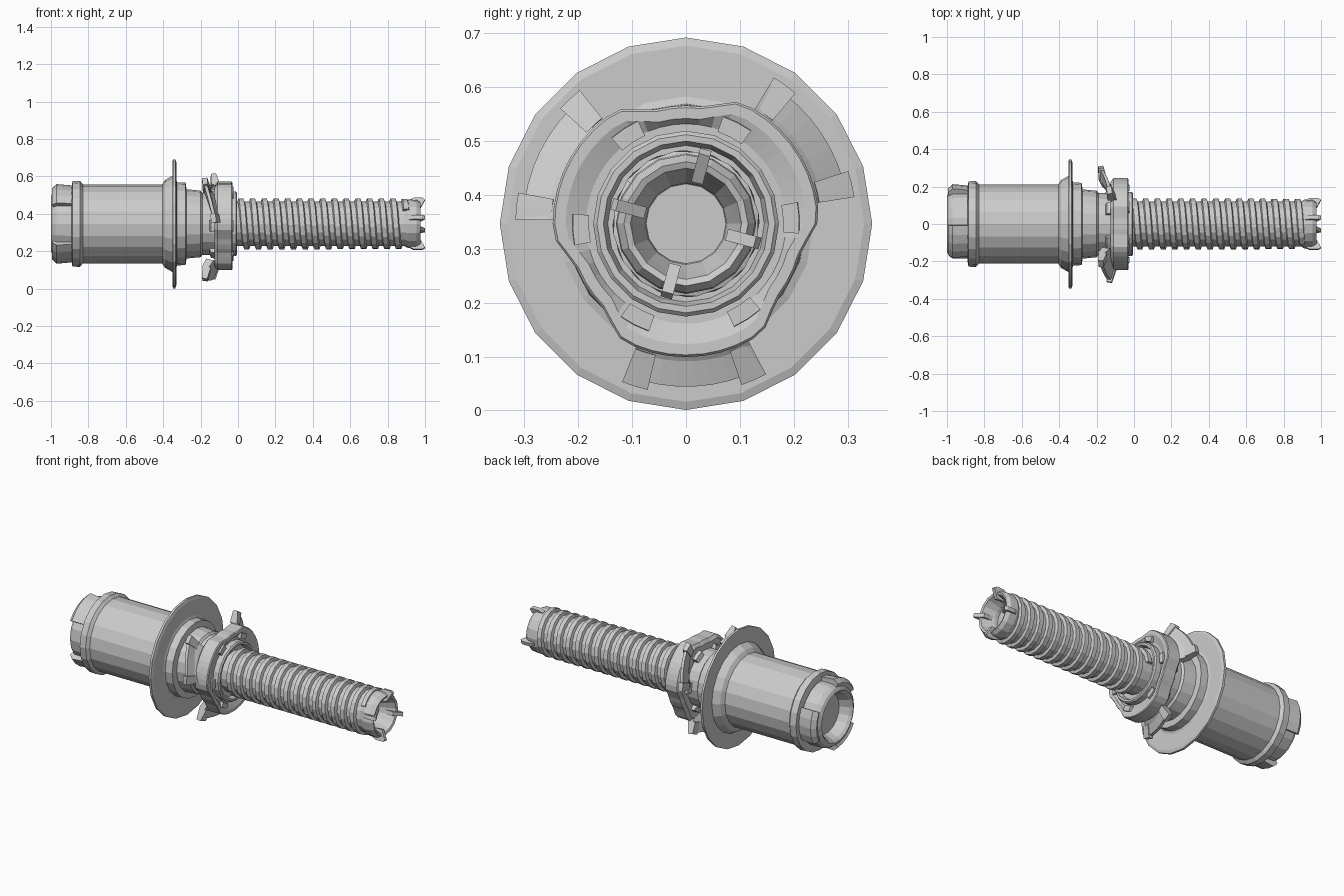
import bpy, bmesh
from math import sin, cos, pi, radians

if "Cube" in bpy.data.objects:
    bpy.data.objects.remove(bpy.data.objects["Cube"])

CZ = 0.346  # height of the long axis


def sweep(name, section, a0=0.0, a1=360.0, n=20, pitch=0.0, ring=False, scale=None):
    """Turn an (x, r) section about the long axis; pitch makes it helical.
    ring joins the sweep's ends, otherwise they are capped."""
    bm = bmesh.new()
    rows = []
    for i in range(n if ring else n + 1):
        deg = a0 + (a1 - a0) * i / n
        a = radians(deg)
        k = scale(deg) if scale else 0.0
        row = []
        for x, r in section:
            rr = r + k if r > 0.19 else r
            row.append(bm.verts.new((x + pitch * (deg - a0) / 360, rr * cos(a), CZ + rr * sin(a))))
        rows.append(row)
    m = len(section)
    for i in range(n):
        p, q = rows[i], rows[(i + 1) % len(rows)]
        for j in range(m):
            k = (j + 1) % m
            bm.faces.new((p[j], p[k], q[k], q[j]))
    if not ring:
        bm.faces.new(rows[0])
        bm.faces.new(rows[-1])
    bmesh.ops.remove_doubles(bm, verts=bm.verts, dist=1e-5)
    bmesh.ops.dissolve_degenerate(bm, edges=bm.edges, dist=1e-6)
    bmesh.ops.recalc_face_normals(bm, faces=bm.faces)
    me = bpy.data.meshes.new(name)
    bm.to_mesh(me)
    bm.free()
    ob = bpy.data.objects.new(name, me)
    bpy.context.collection.objects.link(ob)
    return ob


def lathe(name, section, n=20, scale=None):
    return sweep(name, section, n=n, ring=True, scale=scale)


def fin(name, deg, width, outline):
    """Flat radial plate with an (x, r) outline."""
    a = radians(deg)
    bm = bmesh.new()
    sides = []
    for s in (-width / 2, width / 2):
        sides.append([bm.verts.new((x, r * cos(a) - s * sin(a), CZ + r * sin(a) + s * cos(a)))
                      for x, r in outline])
    m = len(outline)
    for s in sides:
        bm.faces.new(s)
    for j in range(m):
        k = (j + 1) % m
        bm.faces.new((sides[0][j], sides[0][k], sides[1][k], sides[1][j]))
    bmesh.ops.recalc_face_normals(bm, faces=bm.faces)
    me = bpy.data.meshes.new(name)
    bm.to_mesh(me)
    bm.free()
    bpy.context.collection.objects.link(bpy.data.objects.new(name, me))


# Rear cap with open socket and three raised grips
lathe("rear_cap", [(-0.88, 0.0), (-0.93, 0.0), (-0.93, 0.115), (-0.985, 0.135), (-1.0, 0.15),
                   (-0.99, 0.17), (-0.97, 0.184), (-0.88, 0.186)], 18)
for i in range(3):
    c = 120 * i
    sweep(f"cap_grip_{i}", [(-0.88, 0.17), (-0.88, 0.205), (-0.97, 0.213), (-0.995, 0.19), (-0.985, 0.165)],
          c - 28, c + 28, 4)

# Main barrel with rear collar and flared front
lathe("barrel", [(-0.88, 0.0), (-0.89, 0.2), (-0.885, 0.228), (-0.845, 0.23), (-0.83, 0.212),
                 (-0.405, 0.212), (-0.39, 0.235), (-0.345, 0.26), (-0.34, 0.0)], 20)

# Wide thin flange
lathe("flange", [(-0.35, 0.0), (-0.35, 0.33), (-0.348, 0.345), (-0.335, 0.345), (-0.33, 0.33),
                 (-0.33, 0.0)], 20)

# Stepped neck
lathe("neck", [(-0.335, 0.0), (-0.335, 0.25), (-0.325, 0.222), (-0.28, 0.22), (-0.275, 0.185),
               (-0.20, 0.178), (-0.19, 0.166), (-0.09, 0.166), (-0.09, 0.0)], 20)

# Three-lobed locking ring
CENTRES = (34, 153.5, 273)


def lobe(deg):
    d = min(abs((deg - c + 180) % 360 - 180) for c in CENTRES)
    t = max(0.0, min(1.0, (46 - d) / 14))
    return 0.028 * t


lathe("locking_ring", [(-0.125, 0.16), (-0.125, 0.2), (-0.11, 0.219), (-0.035, 0.219), (-0.03, 0.215),
                       (-0.03, 0.195), (-0.045, 0.185), (-0.045, 0.16)], 48, lobe)

# Slanted cam wings with thick end tabs
for i, c in enumerate(CENTRES):
    pitch = 0.45
    sweep(f"cam_wing_{i}", [(-0.19, 0.24), (-0.192, 0.302), (-0.175, 0.302), (-0.16, 0.255), (-0.13, 0.21),
                            (-0.17, 0.20)], c - 25, c + 25, 8, pitch)
    for j, (start, dx) in enumerate(((c - 25, 0.0), (c + 16, 0.045))):
        sweep(f"wing_tab_{i}_{j}", [(-0.19 + dx, 0.245), (-0.192 + dx, 0.312), (-0.165 + dx, 0.316),
                                    (-0.145 + dx, 0.25)], start, start + 9, 2, 0.1)

# Small clips around the neck and on the ring face
for i in range(6):
    a = 63 + 60 * i
    sweep(f"ring_pad_{i}", [(-0.05, 0.18), (-0.05, 0.212), (-0.024, 0.21), (-0.024, 0.18)], a - 8, a + 8, 2)
    sweep(f"neck_clip_{i}", [(-0.155, 0.16), (-0.145, 0.19), (-0.115, 0.195), (-0.115, 0.16)],
          a - 10, a + 10, 2)

# Guide collar where the rod enters
lathe("guide_collar", [(-0.09, 0.1), (-0.09, 0.172), (-0.012, 0.172), (-0.005, 0.165), (-0.005, 0.153),
                       (-0.03, 0.145), (-0.03, 0.1)], 20)

# Rod core with hollow tip
lathe("rod_core", [(-0.08, 0.0), (-0.08, 0.119), (0.89, 0.119), (0.91, 0.13), (0.955, 0.128), (0.975, 0.115),
                   (0.97, 0.103), (0.94, 0.092), (0.9, 0.076), (0.88, 0.074), (0.88, 0.0)], 16)

# Helical thread
PITCH, TURNS = 0.0625, 14.4
sweep("rod_thread", [(-0.021, 0.112), (-0.013, 0.136), (0.013, 0.136), (0.021, 0.112)],
      0, 360 * TURNS, int(16 * TURNS), PITCH)

# Four tip prongs
for i in range(4):
    fin(f"tip_prong_{i}", 75 + 90 * i, 0.022,
        [(0.905, 0.08), (0.915, 0.13), (0.94, 0.142), (0.985, 0.142), (1.0, 0.132), (0.985, 0.105), (0.97, 0.078)])
